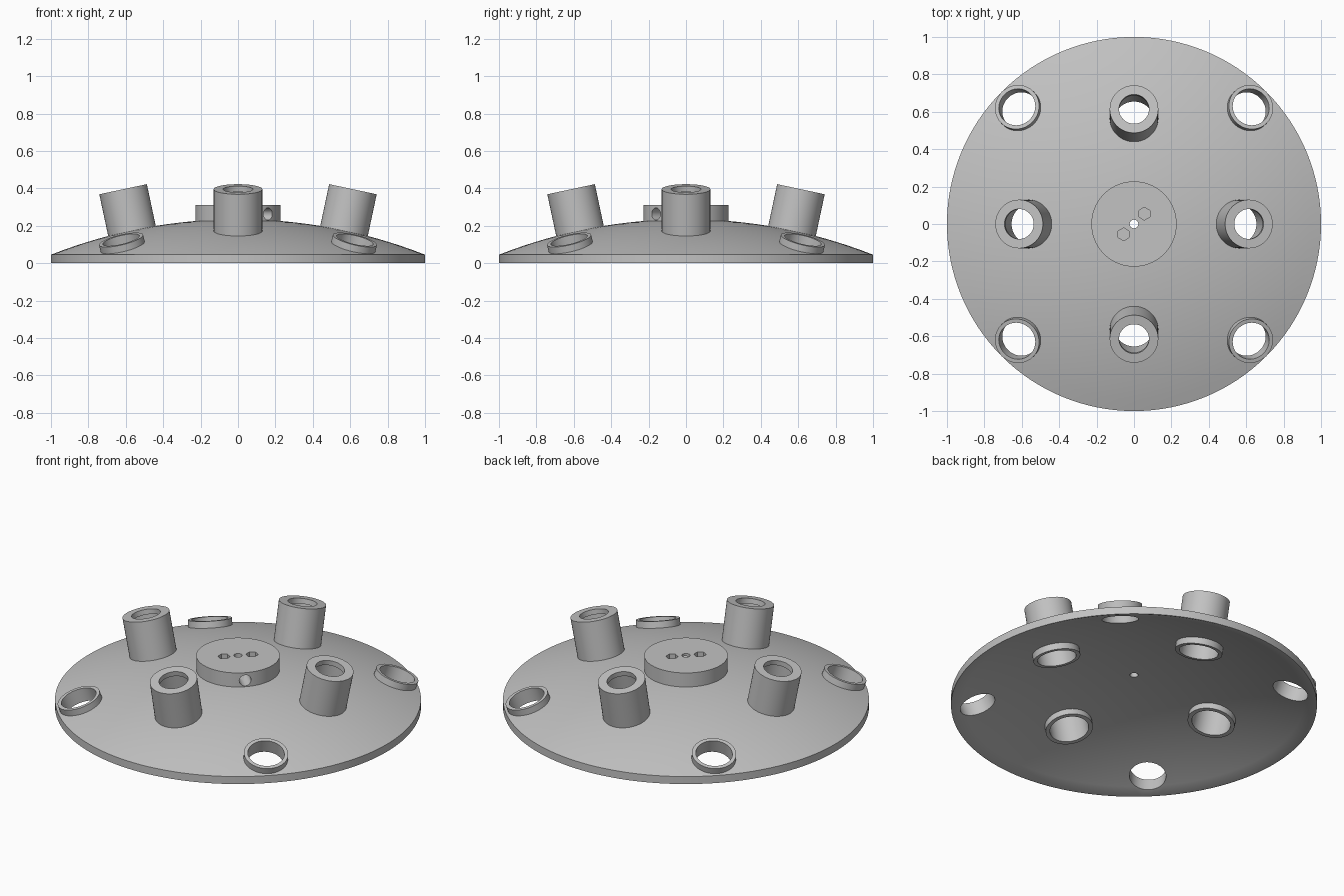
import bpy, bmesh, math
from mathutils import Matrix, Vector

if "Cube" in bpy.data.objects:
    bpy.data.objects.remove(bpy.data.objects["Cube"], do_unlink=True)

grey = bpy.data.materials.new("plain_grey")
grey.use_nodes = True
grey.diffuse_color = (0.54, 0.54, 0.54, 1)
grey.node_tree.nodes["Principled BSDF"].inputs["Base Color"].default_value = (0.54, 0.54, 0.54, 1)

R = 2.73                            # outer dome radius
CENTRE = Vector((0, 0, 0.235 - R))  # centre of the dome sphere
WALL = 0.045


def finish(name, bm, matrix=Matrix()):
    mesh = bpy.data.meshes.new(name)
    bmesh.ops.recalc_face_normals(bm, faces=bm.faces)
    bm.transform(matrix)
    bm.to_mesh(mesh)
    bm.free()
    obj = bpy.data.objects.new(name, mesh)
    bpy.context.collection.objects.link(obj)
    mesh.materials.append(grey)
    return obj


def lathe(name, profile, matrix=Matrix(), steps=64, closed=False):
    """Revolve (radius, height) points around z."""
    bm = bmesh.new()
    verts = [bm.verts.new((r, 0, z)) for r, z in profile]
    pairs = list(zip(verts, verts[1:]))
    if closed:
        pairs.append((verts[-1], verts[0]))
    edges = [bm.edges.new(p) for p in pairs]
    bmesh.ops.spin(bm, geom=verts + edges, cent=(0, 0, 0), axis=(0, 0, 1),
                   angle=math.tau, steps=steps, use_duplicate=False)
    bmesh.ops.remove_doubles(bm, verts=bm.verts, dist=1e-5)
    return finish(name, bm, matrix)


def cutter(radius, depth, matrix, sides=64):
    bm = bmesh.new()
    bmesh.ops.create_cone(bm, cap_ends=True, segments=sides, radius1=radius,
                          radius2=radius, depth=depth)
    obj = finish("cutter", bm, matrix)
    obj.hide_render = True
    return obj


def cut(obj, tools):
    """Subtract each tool, then remove it."""
    bpy.context.view_layer.objects.active = obj
    for tool in tools:
        mod = obj.modifiers.new("hole", 'BOOLEAN')
        mod.operation = 'DIFFERENCE'
        mod.solver = 'EXACT'
        mod.object = tool
        bpy.ops.object.modifier_apply(modifier=mod.name)
        bpy.data.objects.remove(tool, do_unlink=True)


def radial(turn, tilt, distance):
    """Frame on the dome whose z axis points away from the sphere centre."""
    return (Matrix.Translation(CENTRE) @ Matrix.Rotation(math.radians(turn), 4, 'Z')
            @ Matrix.Rotation(math.radians(tilt), 4, 'Y')
            @ Matrix.Translation((0, 0, distance)))


def arc(radius, edge, count=16):
    return [(edge * i / count, CENTRE.z + math.sqrt(radius ** 2 - (edge * i / count) ** 2))
            for i in range(count + 1)]


# Domed shell
inner = R - WALL
inner_edge = math.sqrt(inner ** 2 - CENTRE.z ** 2)
shell = lathe("domed_shell", arc(R, 1) + [(1, 0)] + arc(inner, inner_edge)[::-1], steps=128)
parts = [shell]
holes = [cutter(0.023, 1, Matrix())]

# Four tall sockets with a lip at the top, and four low rings near the rim
for i, place in enumerate(("left", "back", "right", "front")):
    top = radial(i * 90, 12, 2.955)
    parts.append(lathe(f"{place}_socket",
                       [(0.13, -0.31), (0.13, 0), (0.08, 0), (0.08, -0.03),
                        (0.107, -0.03), (0.107, -0.31)], top, closed=True))
    holes.append(cutter(0.118, 0.3, radial(i * 90, 12, R)))

for i, place in enumerate(("back_left", "back_right", "front_right", "front_left")):
    turn = 45 + i * 90
    parts.append(lathe(f"{place}_ring",
                       [(0.121, -0.06), (0.121, 0), (0.1, 0), (0.1, -0.06)],
                       radial(turn, 18.65, 2.765), closed=True))
    holes.append(cutter(0.1, 0.3, radial(turn, 18.65, R)))
cut(shell, holes)

# Central hub with a through hole, two blind hexagonal holes and a side hole
hub = lathe("central_hub", [(0, 0.2), (0.228, 0.2), (0.228, 0.31), (0, 0.31)], steps=96)
side = (Matrix.Rotation(math.radians(-45), 4, 'Z') @ Matrix.Translation((0.15, 0, 0.263))
        @ Matrix.Rotation(math.pi / 2, 4, 'Y'))
cut(hub, [cutter(0.023, 1, Matrix(), 24), cutter(0.033, 0.3, side, 16)]
    + [cutter(0.034, 0.12, Matrix.Translation((s * 0.055, s * 0.055, 0.31)), 6)
       for s in (-1, 1)])
parts.append(hub)

# Smooth curved walls, keep the rims sharp
bpy.ops.object.select_all(action='DESELECT')
for part in parts:
    part.select_set(True)
bpy.context.view_layer.objects.active = shell
bpy.ops.object.shade_smooth_by_angle(angle=math.radians(30))
